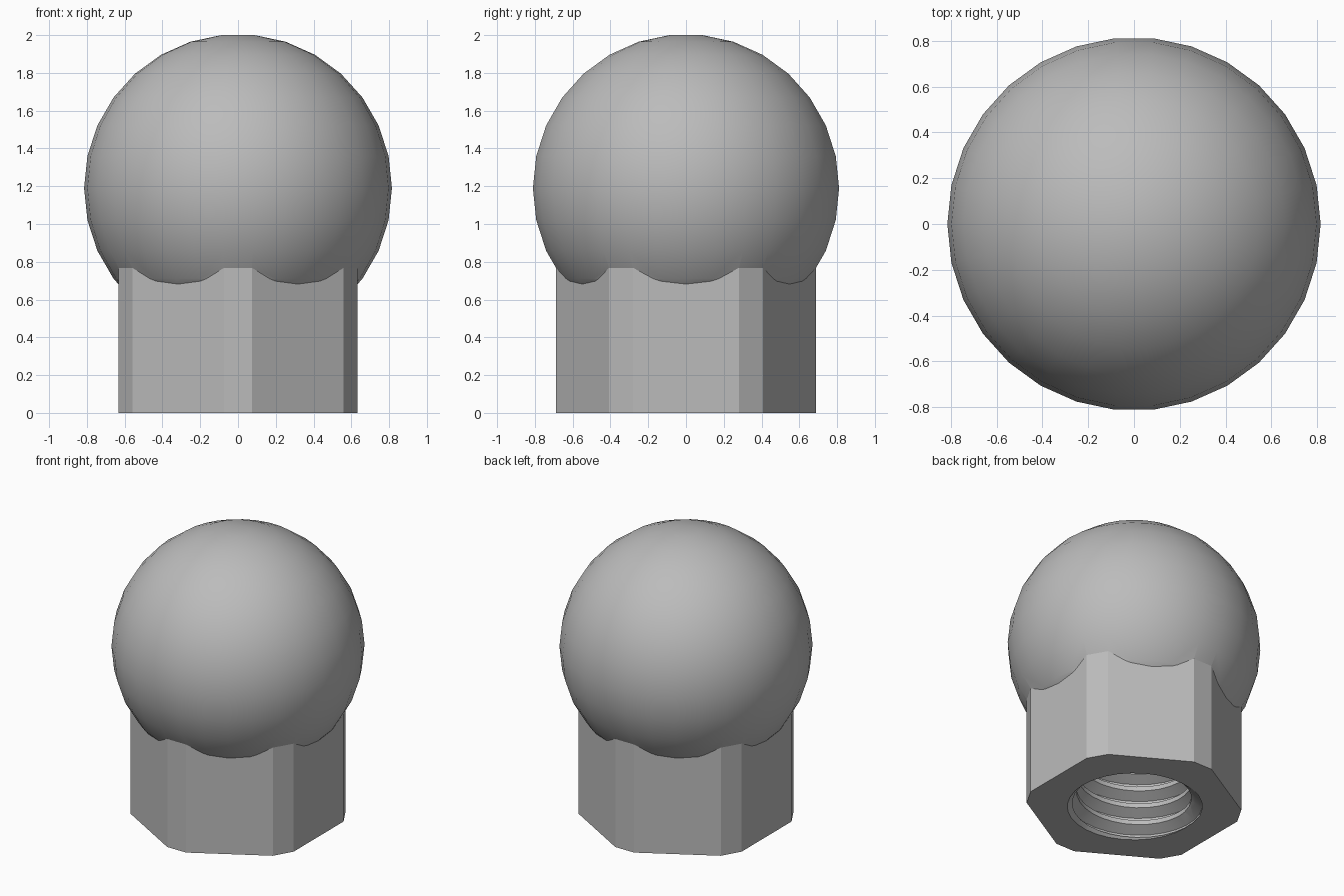
import bpy, bmesh, math
from math import sin, cos, pi, radians

if "Cube" in bpy.data.objects:
    bpy.data.objects.remove(bpy.data.objects["Cube"])

SEG = 30
R, CZ = 0.815, 1.19            # ball radius and centre height
MINOR, MAJOR, PITCH = 0.37, 0.44, 0.125

steel = bpy.data.materials.new("grey steel")
steel.diffuse_color = (0.5, 0.5, 0.5, 1)
steel.use_nodes = True
steel.node_tree.nodes["Principled BSDF"].inputs["Base Color"].default_value = steel.diffuse_color


def make(name, bm):
    bmesh.ops.recalc_face_normals(bm, faces=bm.faces)
    me = bpy.data.meshes.new(name)
    bm.to_mesh(me)
    bm.free()
    me.materials.append(steel)
    ob = bpy.data.objects.new(name, me)
    bpy.context.collection.objects.link(ob)
    return ob


def loft(name, rings):
    """Closed solid through stacked rings of points."""
    bm = bmesh.new()
    vs = [[bm.verts.new(p) for p in ring] for ring in rings]
    n = len(vs[0])
    for a, b in zip(vs, vs[1:]):
        for i in range(n):
            j = (i + 1) % n
            bm.faces.new((a[i], a[j], b[j], b[i]))
    bm.faces.new(vs[0][::-1])
    bm.faces.new(vs[-1])
    return make(name, bm)


def circle(r, z):
    return [(r * cos(2 * pi * i / SEG), r * sin(2 * pi * i / SEG), z) for i in range(SEG)]


def thread_cutter(z0, turns):
    """Helical solid: flat crest, flank, flat root, flank."""
    prof = [(MINOR, 0), (MINOR, 0.25), (MAJOR, 0.56), (MAJOR, 0.69)]
    bm = bmesh.new()
    total = SEG * turns
    cols = []
    for i in range(total + SEG + 1):
        a = 2 * pi * i / SEG
        cols.append([bm.verts.new((r * cos(a), r * sin(a), z0 + PITCH * (i / SEG + t)))
                     for r, t in (prof if i <= total else prof[:1])])
    for i in range(total):
        a, b = cols[i] + [cols[i + SEG][0]], cols[i + 1] + [cols[i + SEG + 1][0]]
        for j in range(4):
            bm.faces.new((a[j], b[j], b[j + 1], a[j + 1]))
    # fan caps at both ends
    low = [cols[i][0] for i in range(SEG + 1)] + cols[0][:0:-1]
    high = [cols[total + i][0] for i in range(SEG + 1)] + cols[total][:0:-1]
    for loop, z in ((low, z0), (high, z0 + PITCH * (turns + 0.5))):
        c = bm.verts.new((0, 0, z))
        for k in range(len(loop)):
            bm.faces.new((loop[k], loop[(k + 1) % len(loop)], c))
    return make("thread_cutter", bm)


# ball with flat poles
nut = loft("ball_nut", [circle(R * cos(radians(t)), CZ + R * sin(radians(t)))
                        for t in range(-84, 85, 12)])

# hexagonal shank with cut corners
outline = []
for k in range(6):
    a = k * pi / 3
    for y in (-0.28, 0.28):
        outline.append((0.633 * cos(a) - y * sin(a), 0.633 * sin(a) + y * cos(a)))
shank = loft("shank", [[(x, y, z) for x, y in outline] for z in (0, 1.0)])

# threaded bore and its countersunk mouth
bore = thread_cutter(-0.25, 9)
mouth = loft("mouth_cutter", [circle(0.46, -0.03), circle(0.43, 0), circle(MINOR - 0.01, 0.07)])

for tool, op in ((shank, 'UNION'), (bore, 'DIFFERENCE'), (mouth, 'DIFFERENCE')):
    m = nut.modifiers.new(tool.name, 'BOOLEAN')
    m.object, m.operation, m.solver = tool, op, 'EXACT'
bpy.context.view_layer.update()
done = bpy.data.meshes.new_from_object(nut.evaluated_get(bpy.context.evaluated_depsgraph_get()))
nut.modifiers.clear()
nut.data = done
for tool in (shank, bore, mouth):
    bpy.data.objects.remove(tool)

bpy.context.view_layer.objects.active = nut
nut.select_set(True)
bpy.ops.object.shade_smooth_by_angle(angle=radians(25))
